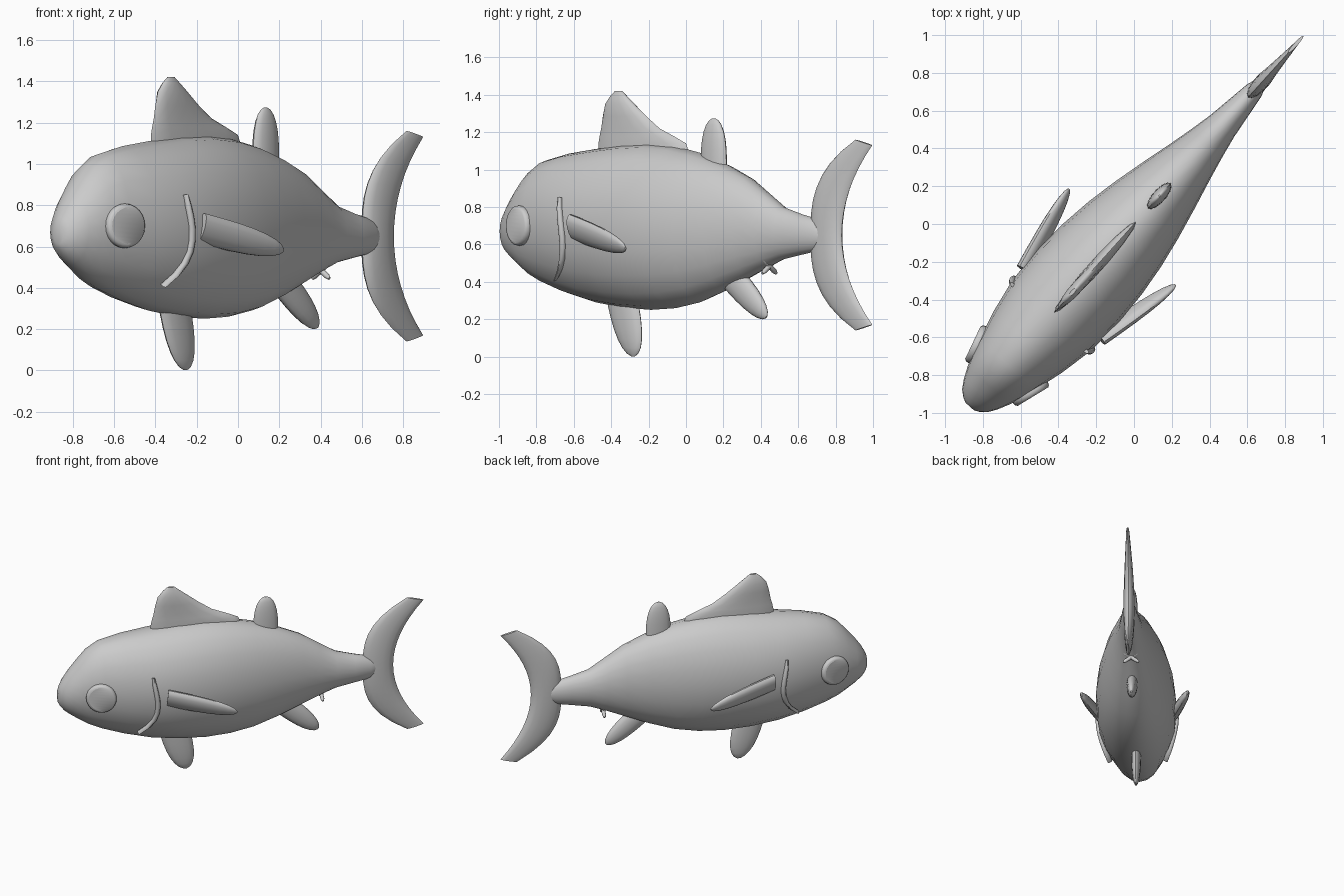
import bpy, bmesh, math
from mathutils import Vector

cube = bpy.data.objects.get("Cube")
if cube:
    bpy.data.objects.remove(cube, do_unlink=True)

color = (.6, .6, .6, 1)
grey = bpy.data.materials.new("plain_grey")
grey.use_nodes = True
grey.diffuse_color = color
grey.node_tree.nodes["Principled BSDF"].inputs["Base Color"].default_value = color

# The fish swims diagonally: s runs head to tail, w to its left side
HEADING = math.radians(48)
ALONG = Vector((math.cos(HEADING), math.sin(HEADING), 0))
SIDE = Vector((math.sin(HEADING), -math.cos(HEADING), 0))
UP = Vector((0, 0, 1))
parts = []


def place(s, w, z):
    return ALONG * s + SIDE * w + UP * z


def smooth_rows(rows):
    """Insert a smoothly curved in-between row after each given row."""
    rows = [Vector(row) for row in rows]
    last = len(rows) - 1
    result = []
    for i in range(last):
        before, after = rows[max(i - 1, 0)], rows[min(i + 2, last)]
        middle = (9 * (rows[i] + rows[i + 1]) - before - after) / 16
        result += [rows[i], middle]
    return result + [rows[last]]


def loft(name, sections, sides=14):
    """Skin elliptical sections, each given as (centre, half breadth vector, half thickness)."""
    bm = bmesh.new()
    centres = [section[0] for section in sections]
    rings = []
    for i, (centre, half, thickness) in enumerate(sections):
        path = centres[min(i + 1, len(centres) - 1)] - centres[max(i - 1, 0)]
        across = path.cross(half).normalized() * thickness
        turns = [math.tau * k / sides for k in range(sides)]
        rings.append([bm.verts.new(centre + half * math.cos(q) + across * math.sin(q))
                      for q in turns])
    for ring, following in zip(rings, rings[1:]):
        for k in range(sides):
            bm.faces.new((ring[k - 1], ring[k], following[k], following[k - 1]))
    bm.faces.new(rings[0])
    bm.faces.new(rings[-1])
    bmesh.ops.recalc_face_normals(bm, faces=bm.faces)
    mesh = bpy.data.meshes.new(name)
    bm.to_mesh(mesh)
    bm.free()
    mesh.materials.append(grey)
    obj = bpy.data.objects.new(name, mesh)
    bpy.context.collection.objects.link(obj)
    parts.append(obj)


def between(front, back, thickness):
    """Section spanning two edge points."""
    return (front + back) / 2, (front - back) / 2, thickness


def lobe(name, root, tip, breadth, thickness):
    """Paddle-shaped fin that rounds off toward its tip."""
    steps = 8
    sections = []
    for i in range(steps):
        v = math.sin(math.pi / 2 * i / (steps - .5))
        taper = math.sqrt(1 - v ** 3)
        sections.append((root.lerp(tip, v), breadth * taper, thickness * taper))
    loft(name, sections)


# Body: station, middle height, half height, half width
body = smooth_rows([
    (-1.3, .66, .05, .03), (-1.26, .67, .12, .09), (-1.15, .7, .23, .15),
    (-1, .72, .33, .2), (-.65, .7, .41, .28), (-.25, .695, .445, .28),
    (.1, .69, .4, .225), (.45, .69, .27, .14), (.7, .66, .14, .085),
    (.95, .65, .085, .05), (1.02, .65, .03, .02)])
loft("body", [(place(s, 0, z), UP * half, width) for s, z, half, width in body], sides=20)

# Crescent tail fin: both edges sweep back toward the tips
tail = []
reach = 8
for i in range(-reach, reach + 1):
    v = i / reach
    front = place(.9 + .32 * abs(v) ** 3, 0, .65 + .51 * v)
    back = place(1.12 + .22 * v * v, 0, .65 + .48 * v)
    tail.append(between(front, back, .04 - .03 * v * v))
loft("tail_fin", tail)

# Tall back fin: height, front edge, trailing edge, half thickness
dorsal = smooth_rows([
    (1.05, -.63, .02, .035), (1.14, -.63, 0, .035), (1.22, -.61, -.19, .03),
    (1.35, -.58, -.37, .03), (1.42, -.51, -.46, .01)])
loft("front_dorsal_fin",
     [between(place(front, 0, z), place(back, 0, z), t) for z, front, back, t in dorsal])

# Small fins along the centre line
lobe("rear_dorsal_fin", place(.2, 0, 1), place(.2, 0, 1.275), ALONG * .09, .035)
lobe("pelvic_fin", place(-.47, 0, .35), place(-.38, 0, 0), ALONG * .11, .035)
lobe("anal_fin", place(.3, 0, .45), place(.58, 0, .21), place(.05, 0, .06), .04)

for side, label in ((1, "left"), (-1, "right")):
    # Side fin, leaning outward along its upper edge
    lobe(label + "_pectoral_fin", place(-.57, side * .27, .69), place(-.09, side * .38, .58),
         place(0, side * .03, .07), .036)

    # Eye: low rounded disc on the cheek, with a slightly sunken centre
    outward = (SIDE * side - ALONG * .3).normalized()
    centre = place(-1.03, side * .19, .7)
    rim = [(-.05, .1), (0, .108), (.015, .105), (.025, .095), (.025, .087), (.02, .08)]
    loft(label + "_eye", [(centre + outward * depth, UP * r, r) for depth, r in rim], sides=24)

    # Raised gill line, bowed backward and hugging the cheek
    gill = []
    for i in range(-4, 5):
        v = i / 4
        z = .63 + .22 * v
        s = -.64 - .075 * v ** 2 + .045 * v ** 3
        w = .28 * math.sqrt(1 - ((z - .7) / .41) ** 2)
        gill.append((place(s, side * w, z), ALONG * (.018 - .008 * v ** 4), .018))
    loft(label + "_gill", gill, sides=8)

    # One of two small crossed finlets under the tail stem
    rod = []
    for v in (-1, -.7, .7, 1):
        radius = .02 - .012 * v * v
        rod.append((place(.6, side * v * .055, .485 + v * .04), ALONG * radius, radius))
    loft(label + "_finlet", rod, sides=8)

# Soft shading with crisp corners
bpy.ops.object.select_all(action="DESELECT")
for obj in parts:
    obj.select_set(True)
bpy.context.view_layer.objects.active = parts[0]
bpy.ops.object.shade_smooth_by_angle(angle=math.radians(50))
